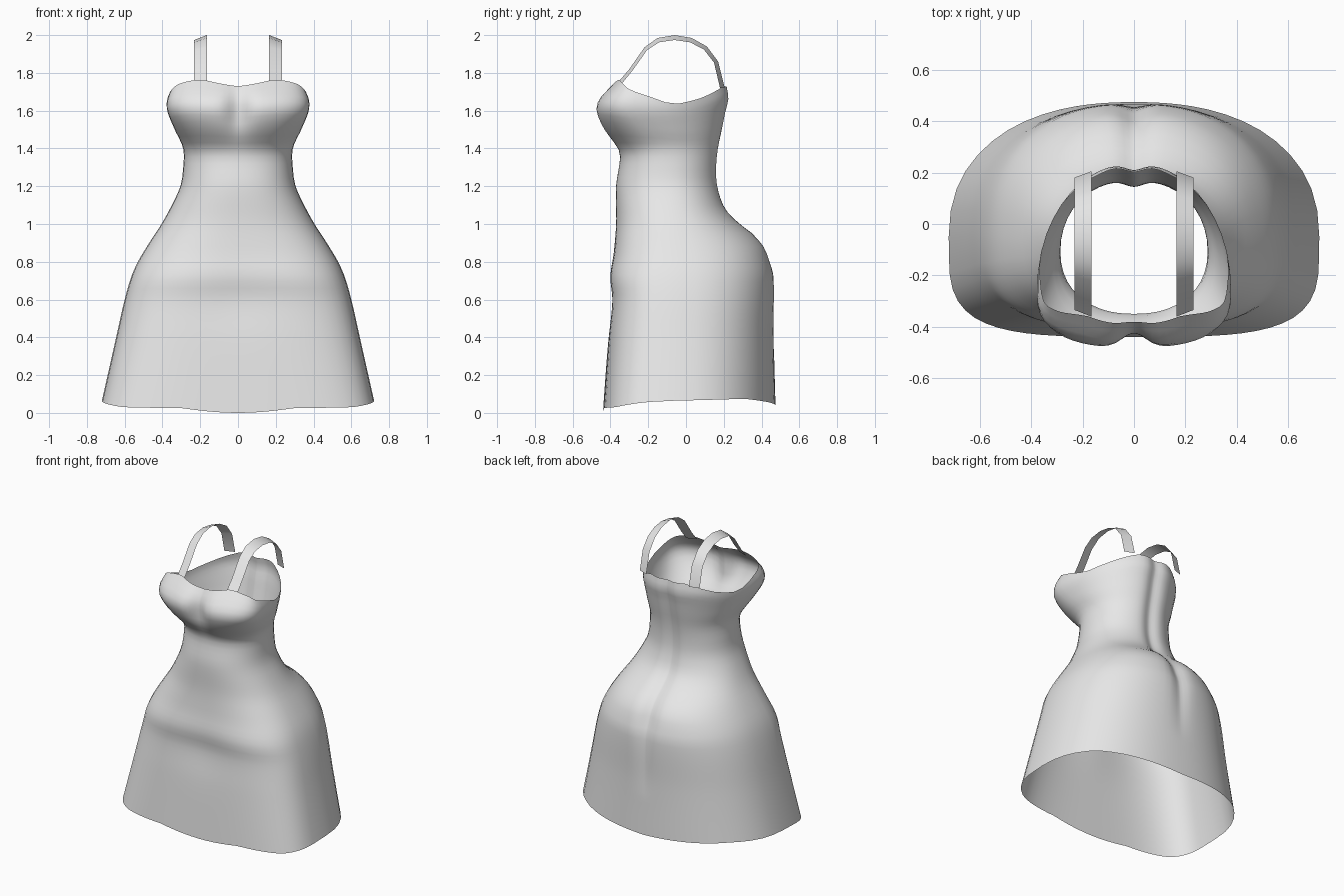
import bpy
import bmesh
from math import sin, cos, radians, pi, exp

default = bpy.data.objects.get("Cube")
if default:
    bpy.data.objects.remove(default, do_unlink=True)

grey = bpy.data.materials.new("grey_fabric")
grey.use_nodes = True
colour = (0.8, 0.8, 0.8, 1)
grey.diffuse_color = colour
grey.node_tree.nodes["Principled BSDF"].inputs["Base Color"].default_value = colour


def linear(points, t):
    """Straight interpolation through (key, value) points."""
    if t <= points[0][0]:
        return points[0][1]
    for (a, va), (b, vb) in zip(points, points[1:]):
        if t <= b:
            return va + (vb - va) * (t - a) / (b - a)
    return points[-1][1]


def smooth(points, t):
    """Smooth curve through (key, value) points."""
    t = min(max(t, points[0][0]), points[-1][0])
    last = len(points) - 1

    def slope(i):
        lo, hi = points[max(i - 1, 0)], points[min(i + 1, last)]
        return (hi[1] - lo[1]) / (hi[0] - lo[0])

    for i in range(last):
        (a, va), (b, vb) = points[i], points[i + 1]
        if t <= b:
            h = b - a
            s = (t - a) / h
            return (va * (1 + 2 * s) * (1 - s) ** 2 + slope(i) * h * s * (1 - s) ** 2
                    + vb * s * s * (3 - 2 * s) + slope(i + 1) * h * s * s * (s - 1))


def bump(value, centre, spread):
    return exp(-((value - centre) / spread) ** 2)


def finish(name, bm):
    mesh = bpy.data.meshes.new(name)
    bm.normal_update()
    bm.to_mesh(mesh)
    bm.free()
    mesh.materials.append(grey)
    for face in mesh.polygons:
        face.use_smooth = True
    obj = bpy.data.objects.new(name, mesh)
    bpy.context.collection.objects.link(obj)
    return obj


# Dress profiles over height
half_width = [(0, .735), (.2, .69), (.4, .645), (.6, .6), (.72, .565), (.8, .53),
              (.9, .47), (1, .405), (1.1, .35), (1.2, .305), (1.3, .29), (1.4, .29),
              (1.5, .335), (1.6, .375), (1.66, .375), (1.71, .355), (1.77, .33)]
front_y = [(0, -.44), (.4, -.412), (.6, -.4), (.72, -.41), (.85, -.385), (1, -.37),
           (1.2, -.37), (1.37, -.35), (1.43, -.385), (1.5, -.44), (1.6, -.48),
           (1.66, -.465), (1.72, -.41), (1.77, -.36)]
back_y = [(0, .475), (.4, .465), (.72, .468), (.8, .45), (.88, .42), (.95, .36),
          (1, .295), (1.05, .24), (1.1, .205), (1.2, .175), (1.3, .17), (1.4, .18),
          (1.5, .2), (1.6, .22), (1.66, .235), (1.74, .225)]
widest_y = [(0, -.05), (.8, -.05), (1.2, -.09), (1.4, -.12), (1.6, -.26), (1.8, -.26)]
front_square = [(0, 3.8), (.7, 3), (1, 2.4), (1.4, 2.2), (1.6, 2.6)]
back_square = [(0, 2.3), (.8, 2.3), (1.2, 2.1)]

# Edges over the angle from front (-90) to back (90)
neckline = [(-90, 1.73), (-62, 1.765), (-48, 1.76), (-25, 1.74), (0, 1.7), (22, 1.63),
            (40, 1.66), (58, 1.705), (70, 1.73), (90, 1.725)]
hem = [(-90, 0), (-80, .025), (-45, .03), (0, .065), (40, .075), (90, .04)]


def dress_point(u, v):
    turn = u if u <= 1 else 2 - u          # mirrored second half
    side = 1 if u <= 1 else -1
    angle = 90 * sin((2 * turn - 1) * pi / 2)
    low, high = linear(hem, angle), linear(neckline, angle)
    z = low + (high - low) * v
    # keep the rows level between hem and bust
    level = 1.76 * v
    if level < .2:
        z = low + (.2 - low) * level / .2
    elif level < 1.4:
        z = level
    else:
        z = 1.4 + (high - 1.4) * (level - 1.4) / .36
    a = radians(angle)
    c = smooth(widest_y, z)
    if angle < 0:
        n, reach = linear(front_square, z), smooth(front_y, z) - c
    else:
        n, reach = linear(back_square, z), smooth(back_y, z) - c
    x = smooth(half_width, z) * max(cos(a), 0) ** (2 / n)
    y = c + reach * abs(sin(a)) ** (2 / n)
    if angle < 0:                          # cleavage and lap hollow
        y += .055 * bump(z, 1.61, .12) * bump(x, 0, .065)
        y += .015 * bump(z, .62, .18) * bump(x, 0, .22)
    else:                                  # spine and seat crease
        fade = min(max((z - .3) / .5, 0), 1)
        y -= fade * .025 * bump(x, 0, .05) + .015 * bump(z, .9, .15) * bump(x, 0, .08)
    return side * x, y, z


# Dress body
COLUMNS, ROWS = 64, 48
bm = bmesh.new()
rings = [[bm.verts.new(dress_point(2 * i / COLUMNS, j / ROWS)) for i in range(COLUMNS)]
         for j in range(ROWS + 1)]
for lower, upper in zip(rings, rings[1:]):
    for i in range(COLUMNS):
        k = (i + 1) % COLUMNS
        bm.faces.new((lower[i], lower[k], upper[k], upper[i]))
finish("dress_body", bm)

# Shoulder straps: thin ribbons whose outer edge sits slightly lower
strap_path = [(-.36, 1.75), (-.3, 1.82), (-.22, 1.935), (-.15, 1.985), (-.06, 2),
              (.03, 1.985), (.11, 1.94), (.17, 1.86), (.205, 1.72)]
for name, side in (("left_strap", 1), ("right_strap", -1)):
    bm = bmesh.new()
    pairs = []
    for y, z in strap_path:
        drop = 1 - .1 * (z - 1.74) / .26
        inner = bm.verts.new((side * .165, y, z))
        outer = bm.verts.new((side * .232, -.07 + (y + .07) * .91, 1.74 + (z - 1.74) * drop))
        pairs.append((inner, outer))
    for (a, b), (c, d) in zip(pairs, pairs[1:]):
        bm.faces.new((a, b, d, c) if side > 0 else (a, c, d, b))
    finish(name, bm)
